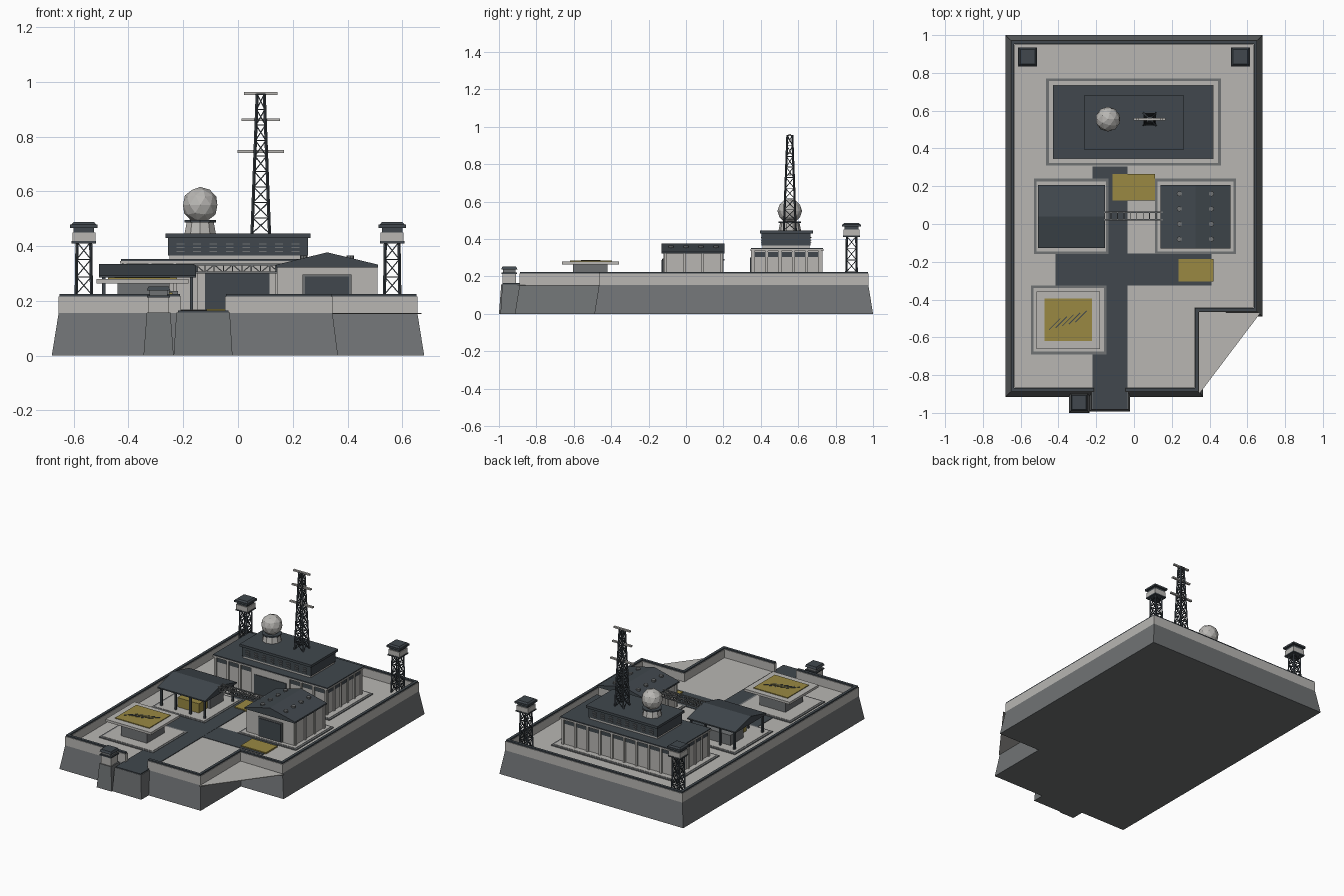
import bpy, bmesh
from math import pi
from mathutils import Vector

old = bpy.data.objects.get("Cube")
if old:
    bpy.data.objects.remove(old, do_unlink=True)


def material(name, r, g, b):
    m = bpy.data.materials.new(name)
    m.use_nodes = True
    m.diffuse_color = (r, g, b, 1)
    shader = next(n for n in m.node_tree.nodes if n.type == 'BSDF_PRINCIPLED')
    shader.inputs["Base Color"].default_value = (r, g, b, 1)
    shader.inputs["Roughness"].default_value = 0.8
    return m


concrete = material("light concrete", .48, .47, .45)
stone = material("mid grey stone", .16, .17, .175)
slate = material("dark slate", .052, .064, .075)
yellow = material("dull yellow", .32, .25, .055)


def finish(name, bm, mat):
    bmesh.ops.recalc_face_normals(bm, faces=bm.faces[:])
    mesh = bpy.data.meshes.new(name)
    bm.to_mesh(mesh)
    bm.free()
    mesh.materials.append(mat)
    obj = bpy.data.objects.new(name, mesh)
    bpy.context.collection.objects.link(obj)
    return obj


def loft(bm, lower, upper):
    """Close two matching 3D rings into a solid."""
    a = [bm.verts.new(p) for p in lower]
    b = [bm.verts.new(p) for p in upper]
    bm.faces.new(a)
    bm.faces.new(b)
    for i in range(len(a)):
        j = (i + 1) % len(a)
        bm.faces.new((a[i], a[j], b[j], b[i]))


def prism(name, mat, lower, upper, z0, z1):
    bm = bmesh.new()
    loft(bm, [(x, y, z0) for x, y in lower], [(x, y, z1) for x, y in upper])
    return finish(name, bm, mat)


def rect(x0, x1, y0, y1, grow=0):
    return [(x0 - grow, y0 - grow), (x1 + grow, y0 - grow),
            (x1 + grow, y1 + grow), (x0 - grow, y1 + grow)]


def box(name, mat, x0, x1, y0, y1, z0, z1, taper=0):
    return prism(name, mat, rect(x0, x1, y0, y1), rect(x0, x1, y0, y1, -taper), z0, z1)


def block(name, mat, x, y, half, z0, z1, taper=0):
    return box(name, mat, x - half, x + half, y - half, y + half, z0, z1, taper)


def strut(bm, p, q, r):
    p, q = Vector(p), Vector(q)
    turn = (q - p).to_track_quat('Z', 'Y')
    ring = [turn @ Vector((x, y, 0)) for x, y in rect(-r, r, -r, r)]
    loft(bm, [p + v for v in ring], [q + v for v in ring])


def lattice(name, mat, x, y, z0, z1, w0, w1, levels, r):
    """Square tapering tower with cross bracing."""
    bm = bmesh.new()
    rings = []
    for i in range(levels + 1):
        t = i / levels
        w = w0 + (w1 - w0) * t
        rings.append([(a, b, z0 + (z1 - z0) * t) for a, b in rect(x - w, x + w, y - w, y + w)])
    for k in range(4):
        n = (k + 1) % 4
        strut(bm, rings[0][k], rings[-1][k], r)
        for low, high in zip(rings, rings[1:]):
            strut(bm, low[k], high[n], r * .5)
            strut(bm, low[n], high[k], r * .5)
            strut(bm, high[k], high[n], r * .5)
    return finish(name, bm, mat)


def cylinder(name, mat, x, y, z0, z1, r0, r1, sides):
    bm = bmesh.new()
    bmesh.ops.create_cone(bm, cap_ends=True, segments=sides, radius1=r0, radius2=r1, depth=z1 - z0)
    bmesh.ops.translate(bm, verts=bm.verts, vec=(x, y, (z0 + z1) / 2))
    return finish(name, bm, mat)


def gable(name, mat, x0, x1, y0, y1, base, eave, ridge, along_x):
    """Solid pitched roof with a thin fascia."""
    a, b = (y0, y1) if along_x else (x0, x1)
    profile = [(a, base), (b, base), (b, eave), ((a + b) / 2, ridge), (a, eave)]
    bm = bmesh.new()
    if along_x:
        loft(bm, [(x0, s, z) for s, z in profile], [(x1, s, z) for s, z in profile])
    else:
        loft(bm, [(s, y0, z) for s, z in profile], [(s, y1, z) for s, z in profile])
    return finish(name, bm, mat)


FLOOR = .16

# Sloped foundation with a notched corner, and the yard on top
foot = [(-.68, -.915), (.365, -.915), (.365, -.49), (.68, -.49), (.68, 1), (-.68, 1)]
deck = [(-.655, -.89), (.345, -.89), (.345, -.465), (.655, -.465), (.655, .975), (-.655, .975)]
prism("foundation", stone, foot, deck, 0, .155)
prism("yard_floor", concrete, deck, deck, .155, FLOOR)
corner = [(.345, -.9), (.67, -.47), (.345, -.465)]
prism("corner_slab", concrete, corner, corner, .151, .155)

# Parapet walls with dark copings, open at the gate
path = [(-.035, -.878), (.333, -.878), (.333, -.453), (.643, -.453), (.643, .963),
        (-.643, .963), (-.643, -.878), (-.22, -.878)]
for p, q in zip(path, path[1:]):
    xs, ys = sorted((p[0], q[0])), sorted((p[1], q[1]))
    for part, mat, half, z0, z1 in (("parapet", concrete, .012, FLOOR, .215),
                                    ("coping", slate, .009, .215, .224)):
        ring = rect(*xs, *ys, half)
        prism(part, mat, ring, ring, z0, z1)

# Gate ramp and roads
box("gate_ramp", stone, -.235, -.02, -.992, -.8, 0, .158, .01)
box("main_road", slate, -.22, -.035, -.98, .305, .158, .164)
box("cross_road", slate, -.415, .41, -.325, -.155, FLOOR, .163)

# Gate guard post
gx, gy = -.29, -.945
block("guard_base", stone, gx, gy, .055, 0, .158, .012)
block("guard_cabin", concrete, gx, gy, .036, .158, .212)
block("guard_ledge", slate, gx, gy, .042, .212, .22)
block("guard_windows", stone, gx, gy, .033, .22, .238)
block("guard_roof", slate, gx, gy, .043, .238, .253, .006)

# Building pads with a grey border
for x0, x1, y0, y1 in ((-.465, .46, .31, .77), (-.53, -.135, -.16, .24),
                       (.11, .54, -.16, .24), (-.545, -.145, -.69, -.325)):
    box("pad_border", stone, x0, x1, y0, y1, FLOOR, .166)
    prism("pad", concrete, rect(x0, x1, y0, y1, -.014), rect(x0, x1, y0, y1, -.014), FLOOR, .168)

# Main hall: walls, window band, pilasters, door and roof
box("hall_walls", concrete, -.415, .405, .358, .718, FLOOR, .338)
box("hall_window_band", slate, -.418, .408, .355, .721, .305, .332)
for i in range(10):
    x = -.412 + i * .814 / 9
    for y in (.354, .722):
        if y > .5 or abs(x) > .13:
            block("hall_pilaster", concrete, x, y, .007, FLOOR, .338)
for i in range(6):
    for x in (-.417, .407):
        block("hall_side_pilaster", concrete, x, .36 + i * .356 / 5, .007, FLOOR, .338)
box("hall_door_frame", concrete, -.14, .135, .347, .36, FLOOR, .338)
box("hall_door", slate, -.12, .115, .343, .35, FLOOR, .302)
box("hall_roof_edge", concrete, -.43, .42, .345, .735, .336, .346)
box("hall_roof", slate, -.428, .418, .347, .733, .346, .352)

# Upper storey with louvres
box("upper_plinth", concrete, -.25, .25, .41, .66, .35, .365)
box("upper_storey", slate, -.255, .255, .405, .665, .365, .43)
box("upper_roof", slate, -.265, .265, .395, .68, .43, .446)
for i in range(8):
    x = -.21 + i * .06
    for y in (.403, .667):
        for z in (.378, .392, .406):
            box("upper_louvre", stone, x - .014, x + .014, y - .003, y + .003, z, z + .004)

# Radar dome
dx, dy = -.138, .555
cylinder("dome_pedestal", concrete, dx, dy, .446, .486, .06, .052, 10)
cylinder("dome_collar", slate, dx, dy, .486, .495, .06, .06, 10)
bm = bmesh.new()
bmesh.ops.create_icosphere(bm, subdivisions=2, radius=.066)
bmesh.ops.translate(bm, verts=bm.verts, vec=(dx, dy, .55))
finish("radar_dome", bm, concrete)

# Radio mast
mx, my = .083, .555
lattice("radio_mast", slate, mx, my, .446, .955, .032, .013, 9, .004)
for z, half in ((.745, .085), (.861, .07), (.957, .061)):
    box("mast_crossbar", concrete, mx - half, mx + half, my - .007, my + .007, z - .005, z + .005)

# Rear watchtowers
for side in (-1, 1):
    x, y = side * .563, .885
    lattice("tower_legs", slate, x, y, FLOOR, .415, .029, .025, 4, .004)
    block("tower_floor", slate, x, y, .045, .41, .418)
    block("tower_cabin", concrete, x, y, .042, .418, .45)
    block("tower_windows", slate, x, y, .037, .45, .466)
    block("tower_roof", slate, x, y, .05, .466, .478)
    block("tower_roof_cap", slate, x, y, .046, .478, .487, .008)

# Garage with pitched roof and round vents
box("garage_walls", concrete, .152, .5, -.12, .2, FLOOR, .328)
gable("garage_roof", slate, .14, .512, -.13, .207, .322, .332, .377, False)
box("garage_door_frame", stone, .235, .415, -.126, -.118, FLOOR, .297)
box("garage_door", slate, .245, .405, -.13, -.12, FLOOR, .288)
for i in range(4):
    y = -.08 + i * .08
    for x in (.24, .41):
        cylinder("roof_vent", stone, x, y, .345, .366, .014, .014, 8)
    for x in (.15, .502):
        block("garage_pilaster", concrete, x, -.11 + i * .1, .007, FLOOR, .325)

# Open shelter with posts and stored crates
gable("shelter_roof", slate, -.507, -.153, -.127, .207, .285, .293, .335, True)
for x in (-.49, -.385, -.275, -.17):
    for y in (-.108, .188):
        block("shelter_post", slate, x, y, .006, FLOOR, .29)
box("shelter_store", stone, -.44, -.22, .02, .16, FLOOR, .235)
box("shelter_crate", yellow, -.4, -.24, -.07, .02, FLOOR, .23)

# Lattice pipe bridge between shelter and garage
bm = bmesh.new()
bays = 9
for y in (.022, .062):
    for z in (.303, .332):
        strut(bm, (-.16, y, z), (.155, y, z), .0035)
for i in range(bays + 1):
    x = -.155 + i * .305 / bays
    for z in (.303, .332):
        strut(bm, (x, .022, z), (x, .062, z), .002)
    for y in (.022, .062):
        strut(bm, (x, y, .303), (x, y, .332), .002)
        if i < bays:
            ends = (.303, .332) if i % 2 else (.332, .303)
            strut(bm, (x, y, ends[0]), (x + .305 / bays, y, ends[1]), .002)
finish("pipe_bridge", bm, stone)

# Landing platform with yellow marking
box("platform_base", stone, -.44, -.25, -.605, -.42, FLOOR, .266)
box("platform_deck", concrete, -.517, -.18, -.662, -.357, .264, .28)
box("platform_marking", yellow, -.475, -.222, -.62, -.395, .28, .285)
bm = bmesh.new()
for i in range(5):
    x = -.45 + i * .035
    strut(bm, (x, -.56 + i * .01, .285), (x + .06, -.5 + i * .01, .285), .0025)
finish("platform_stripes", bm, slate)

# Yellow ground plates
box("loading_plate", yellow, -.115, .11, .125, .265, FLOOR, .17)
box("parking_plate", yellow, .235, .42, -.305, -.185, FLOOR, .17)
